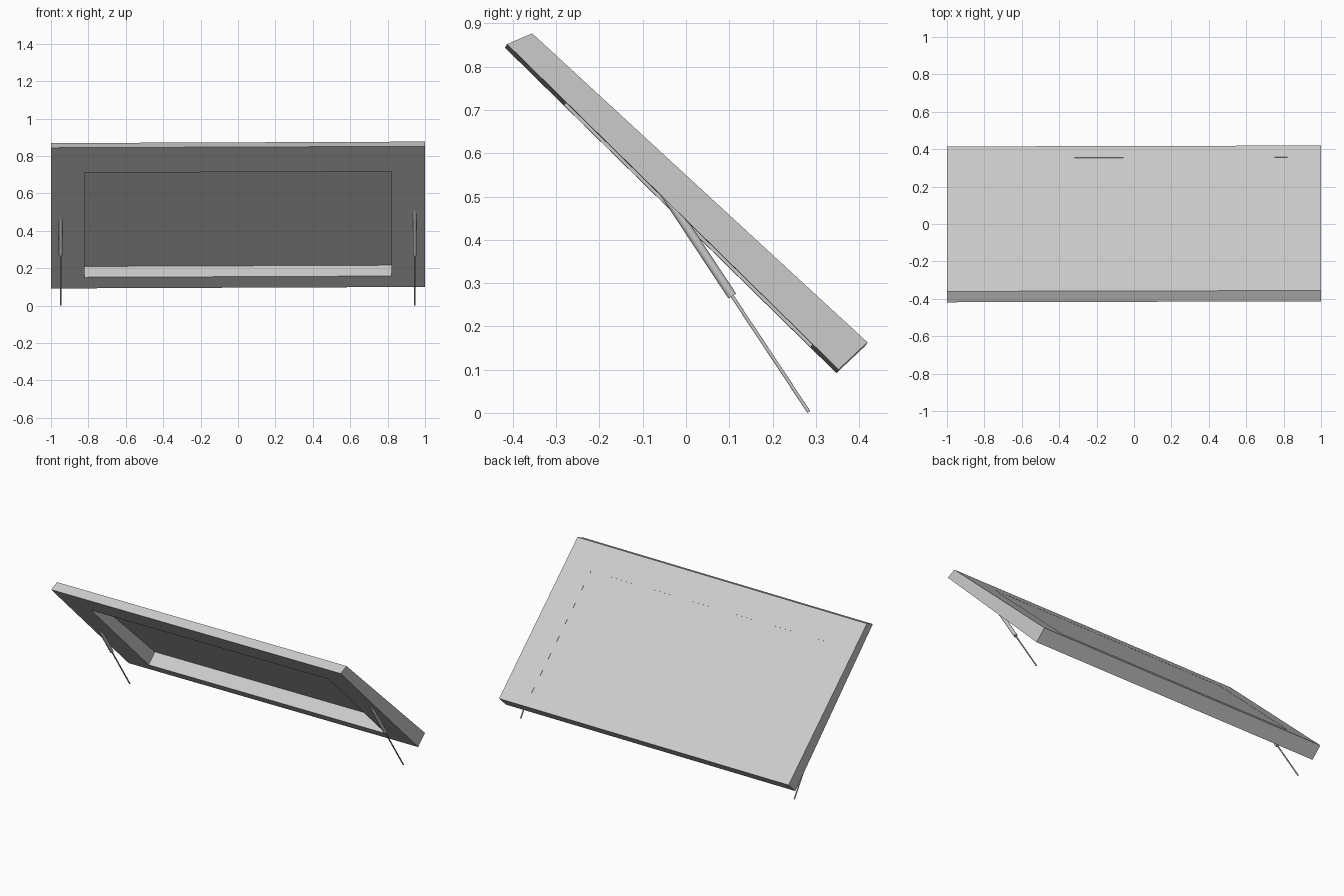
import bpy, bmesh
from mathutils import Vector

cube = bpy.data.objects.get("Cube")
if cube:
    bpy.data.objects.remove(cube, do_unlink=True)

grey = bpy.data.materials.new("light_grey")
grey.use_nodes = True
colour = (0.6, 0.6, 0.6, 1)
grey.diffuse_color = colour
grey.node_tree.nodes["Principled BSDF"].inputs["Base Color"].default_value = colour


def finish(name, bm):
    bmesh.ops.recalc_face_normals(bm, faces=bm.faces)
    mesh = bpy.data.meshes.new(name)
    bm.to_mesh(mesh)
    bm.free()
    mesh.materials.append(grey)
    obj = bpy.data.objects.new(name, mesh)
    bpy.context.collection.objects.link(obj)
    return obj


def rectangle(half_width, upper, lower):
    """Four corners of a sloping rectangle, slightly skewed across its width."""
    corners = [(-1, upper), (1, upper), (1, lower), (-1, lower)]
    return [Vector((s * half_width, y + 0.0025 * s * half_width, z + 0.004 * s * half_width))
            for s, (y, z) in corners]


def bridge(bm, a, b):
    for i in range(4):
        j = (i + 1) % 4
        bm.faces.new((a[i], a[j], b[j], b[i]))


# Wedge-shaped frame with a window through it
outer_under = rectangle(1, (-0.416, 0.848), (0.35, 0.096))
outer_top = rectangle(1, (-0.358, 0.873), (0.417, 0.159))
inner_under = rectangle(0.82, (-0.28, 0.714), (0.29, 0.155))
inner_top = rectangle(0.82, (-0.232, 0.757), (0.355, 0.216))
bm = bmesh.new()
loops = [[bm.verts.new(p) for p in loop]
         for loop in (outer_under, outer_top, inner_top, inner_under)]
for a, b in zip(loops, loops[1:] + loops[:1]):
    bridge(bm, a, b)
finish("panel_frame", bm)

# Thin pane filling the window just under the top face
bm = bmesh.new()
layers = [[bm.verts.new(u.lerp(t, f)) for u, t in zip(inner_under, inner_top)]
          for f in (0.95, 0.99)]
bridge(bm, *layers)
for layer in layers:
    bm.faces.new(layer)
finish("panel_pane", bm)


# Telescopic struts: a thick sleeve and a thin rod on each side
def tube(name, start, end, radius):
    start, end = Vector(start), Vector(end)
    axis = end - start
    bm = bmesh.new()
    bmesh.ops.create_cone(bm, cap_ends=True, segments=16, radius1=radius,
                          radius2=radius, depth=axis.length)
    obj = finish(name, bm)
    obj.location = (start + end) / 2
    obj.rotation_mode = "QUATERNION"
    obj.rotation_quaternion = axis.to_track_quat("Z", "Y")
    bpy.ops.object.select_all(action="DESELECT")
    obj.select_set(True)
    bpy.context.view_layer.objects.active = obj
    bpy.ops.object.shade_smooth_by_angle()


for side, x in (("left", 0.945), ("right", -0.948)):
    tube(side + "_strut_sleeve", (x, -0.06, 0.523), (x, 0.107, 0.27), 0.0105)
    tube(side + "_strut_rod", (x, 0.09, 0.295), (x, 0.284, 0.002), 0.004)
